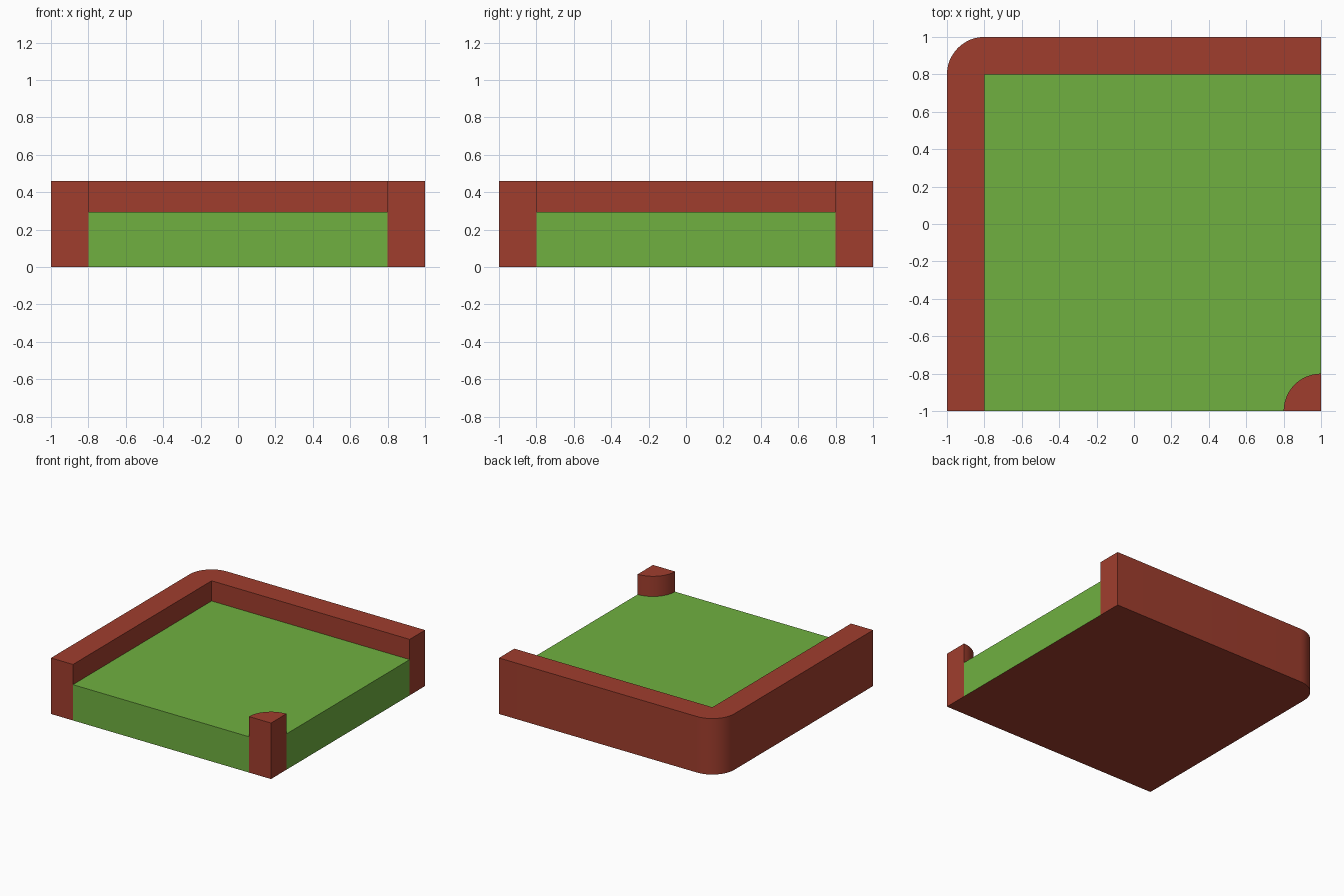
import bpy, bmesh
from math import sin, cos, pi

if "Cube" in bpy.data.objects:
    bpy.data.objects.remove(bpy.data.objects["Cube"])

WALL_TOP, GROUND_TOP, W = 0.46, 0.294, 0.2
STEPS = 12


def material(name, color):
    m = bpy.data.materials.new(name)
    m.diffuse_color = (*color, 1)
    m.use_nodes = True
    m.node_tree.nodes["Principled BSDF"].inputs["Base Color"].default_value = m.diffuse_color
    return m


brick = material("brick_red", (0.352, 0.048, 0.027))
grass = material("grass_green", (0.162, 0.434, 0.051))


def arc(cx, cy, start, end):
    return [(cx + W * cos(a), cy + W * sin(a))
            for a in (start + (end - start) * i / STEPS for i in range(STEPS + 1))]


def prism(name, outline, top, mat, bottom_mat=None):
    bm = bmesh.new()
    base = bm.faces.new([bm.verts.new((x, y, 0)) for x, y in outline])
    ext = bmesh.ops.extrude_face_region(bm, geom=[base], use_keep_orig=True)
    verts = [g for g in ext["geom"] if isinstance(g, bmesh.types.BMVert)]
    bmesh.ops.translate(bm, verts=verts, vec=(0, 0, top))
    bmesh.ops.recalc_face_normals(bm, faces=bm.faces)
    if bottom_mat:
        for f in bm.faces:
            if f.normal.z < -0.9:
                f.material_index = 1
    me = bpy.data.meshes.new(name)
    bm.to_mesh(me)
    bm.free()
    me.materials.append(mat)
    if bottom_mat:
        me.materials.append(bottom_mat)
    ob = bpy.data.objects.new(name, me)
    bpy.context.collection.objects.link(ob)
    bpy.ops.object.select_all(action='DESELECT')
    ob.select_set(True)
    bpy.context.view_layer.objects.active = ob
    bpy.ops.object.shade_smooth_by_angle(angle=pi / 6)


# L-shaped border wall along the left and back, rounded outer corner
prism("border_wall",
      [(-1, -1), (-0.8, -1), (-0.8, 0.8), (1, 0.8), (1, 1)]
      + arc(-0.8, 0.8, pi / 2, pi), WALL_TOP, brick)

# Quarter-round post in the front right corner
post_arc = arc(1, -1, pi, pi / 2)
prism("corner_post", [(1, -1)] + post_arc, WALL_TOP, brick)

# Grass bed filling the rest, with a red underside
prism("grass_bed", [(-0.8, 0.8), (-0.8, -1)] + post_arc + [(1, 0.8)],
      GROUND_TOP, grass, brick)
